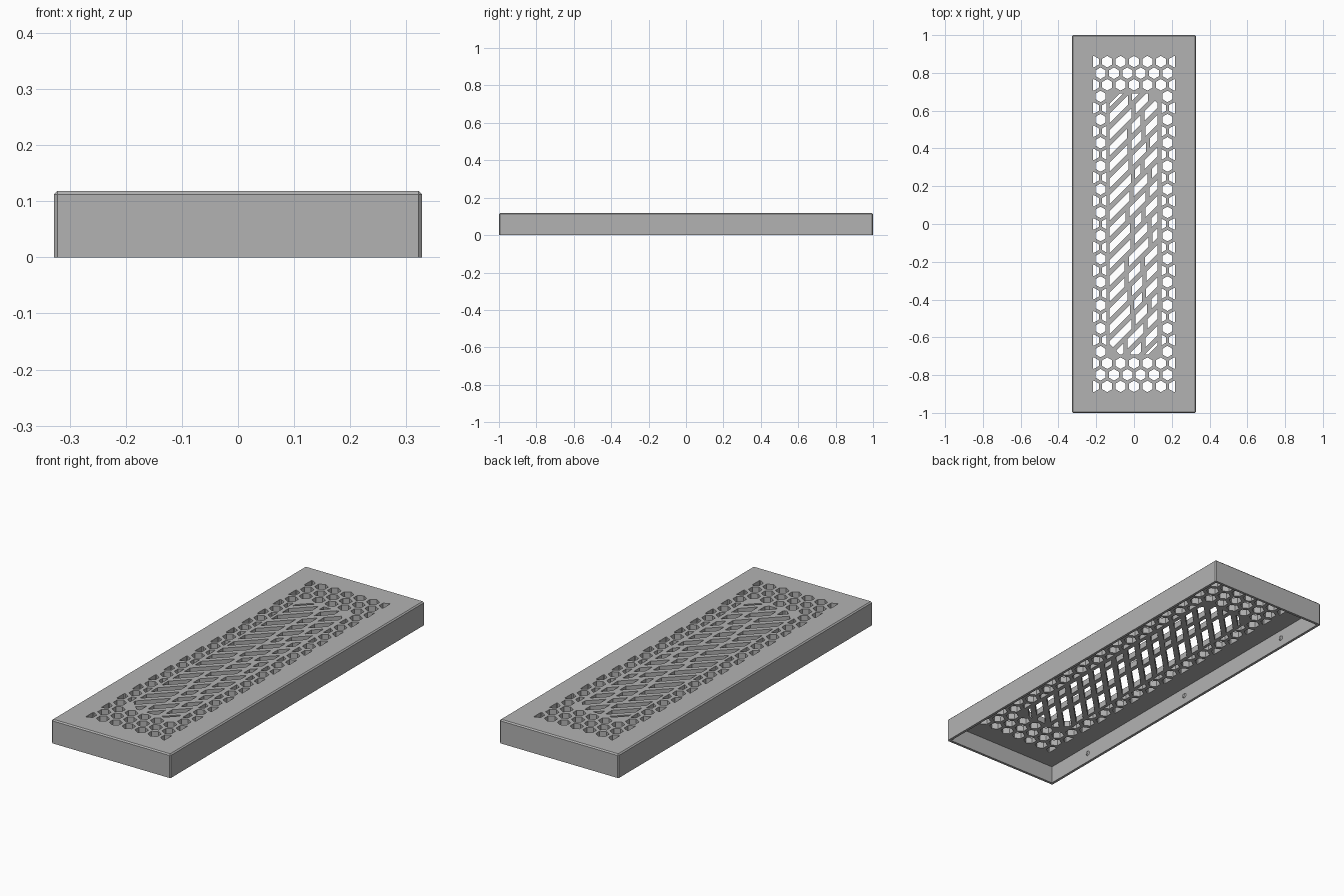
import bpy, bmesh, math, random
from mathutils import Vector, Matrix

if "Cube" in bpy.data.objects:
    bpy.data.objects.remove(bpy.data.objects["Cube"], do_unlink=True)

random.seed(4)
HALF_X, HALF_Y, HEIGHT = 0.328, 1.0, 0.118
WALL, PLATE_Z = 0.013, 0.088
PITCH, ROW, HEX_R = 0.0709, 0.0614, 0.0305

grey = bpy.data.materials.new("plain grey")
grey.use_nodes = True
grey.diffuse_color = (0.45, 0.45, 0.45, 1)
grey.node_tree.nodes["Principled BSDF"].inputs["Base Color"].default_value = (0.45, 0.45, 0.45, 1)


def make_object(name, bm):
    mesh = bpy.data.meshes.new(name)
    bmesh.ops.recalc_face_normals(bm, faces=bm.faces)
    bm.to_mesh(mesh)
    bm.free()
    mesh.materials.append(grey)
    obj = bpy.data.objects.new(name, mesh)
    bpy.context.collection.objects.link(obj)
    return obj


def box(bm, hx, hy, z0, z1):
    mat = Matrix.Translation((0, 0, (z0 + z1) / 2)) @ Matrix.Diagonal((2 * hx, 2 * hy, z1 - z0, 1))
    bmesh.ops.create_cube(bm, size=1, matrix=mat)


def clip(poly, nx, ny, d):
    """Keep the part of a convex outline where nx*x + ny*y <= d."""
    out = []
    for a, b in zip(poly, poly[1:] + poly[:1]):
        da, db = nx * a.x + ny * a.y - d, nx * b.x + ny * b.y - d
        if da <= 0:
            out.append(a)
        if da * db < 0:
            out.append(a.lerp(b, da / (da - db)))
    return out


def prism(bm, poly):
    """Add a through-hole cutter, ignoring slivers."""
    area = sum(a.cross(b) for a, b in zip(poly, poly[1:] + poly[:1])) / 2
    if abs(area) < 0.00015:
        return
    low = [bm.verts.new((p.x, p.y, PLATE_Z - 0.02)) for p in poly]
    face = bm.faces.new(low)
    top = bmesh.ops.extrude_face_region(bm, geom=[face])["geom"]
    bmesh.ops.translate(bm, vec=(0, 0, 0.07), verts=[v for v in top if isinstance(v, bmesh.types.BMVert)])


def cut(target, cutter):
    cutter.hide_render = True
    mod = target.modifiers.new("cut", 'BOOLEAN')
    mod.operation, mod.solver, mod.object = 'DIFFERENCE', 'EXACT', cutter
    bpy.context.view_layer.objects.active = target
    bpy.ops.object.modifier_apply(modifier=mod.name)
    bpy.data.objects.remove(cutter, do_unlink=True)


# Outer cover with chamfered top and corners
bm = bmesh.new()
box(bm, HALF_X, HALF_Y, 0, HEIGHT)
edges = [e for e in bm.edges if max(v.co.z for v in e.verts) > 0.1]
bmesh.ops.bevel(bm, geom=edges, offset=0.006, segments=1, affect='EDGES')
cover = make_object("vent_cover", bm)

# Hollow underside
bm = bmesh.new()
box(bm, HALF_X - WALL, HALF_Y - WALL, -0.1, PLATE_Z)
cut(cover, make_object("hollow_cutter", bm))

# Honeycomb holes around the central panel
holes = bmesh.new()
for row in range(-14, 15):
    y = row * ROW
    for col in range(-4, 5):
        x = (col + 0.5 * (row % 2)) * PITCH
        if abs(x) > 0.22:
            continue
        angles = [math.radians(30 + 60 * i) for i in range(6)]
        outline = [Vector((x + HEX_R * math.cos(a), y + HEX_R * math.sin(a))) for a in angles]
        outline = clip(clip(outline, 1, 0, 0.217), -1, 0, 0.217)
        if abs(row) < 12:
            if abs(x) < 0.13:
                continue
            side = 1 if x > 0 else -1
            outline = clip(outline, -side, 0, -0.145)
        prism(holes, outline)

# Diagonal slots in the central panel, broken up by narrow webs
for i in range(-9, 10):
    y = i * 0.086
    a, b = random.uniform(-0.06, -0.01), random.uniform(0.03, 0.08)
    for x0, x1 in ((-0.13, a), (a + 0.022, b), (b + 0.022, 0.125)):
        slot = [Vector((x0, y + x0 - 0.025)), Vector((x1, y + x1 - 0.025)),
                Vector((x1, y + x1 + 0.025)), Vector((x0, y + x0 + 0.025))]
        for side in (1, -1):
            slot = clip(slot, 0, side, 0.69)
            for corner in (1, -1):
                slot = clip(slot, corner, side, 0.765)
        prism(holes, slot)
cut(cover, make_object("hole_cutter", holes))

# Small round studs inside the long walls
bm = bmesh.new()
for side in (1, -1):
    for y in (-0.72, 0, 0.72):
        mat = Matrix.Translation((side * (HALF_X - WALL - 0.002), y, 0.045)) @ Matrix.Rotation(
            -side * math.pi / 2, 4, 'Y')
        bmesh.ops.create_cone(bm, cap_ends=True, segments=16, radius1=0.014, radius2=0.008,
                              depth=0.008, matrix=mat)
make_object("wall_studs", bm)
